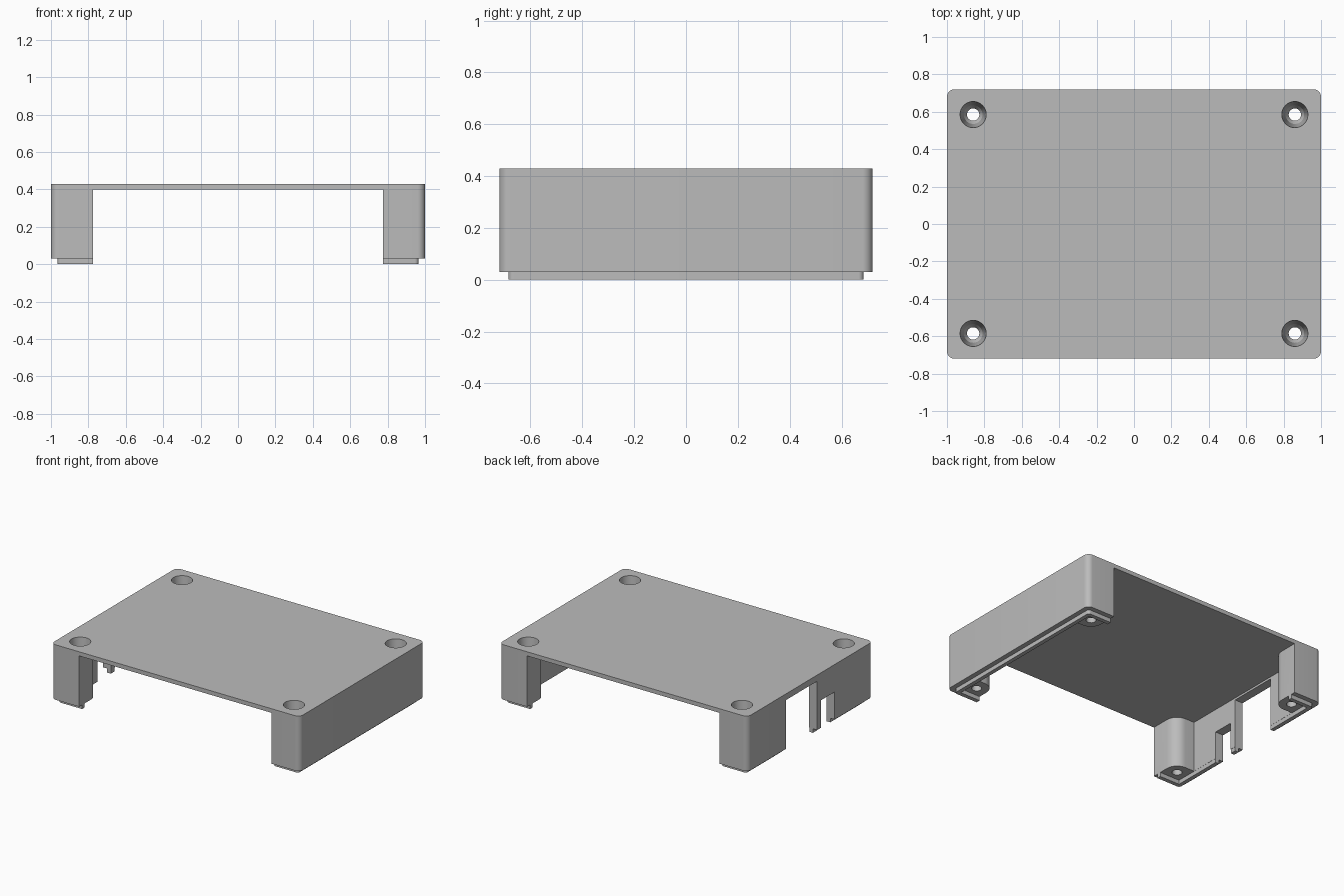
import bpy
import bmesh
from math import pi, cos, sin, radians

old = bpy.data.objects.get("Cube")
if old:
    bpy.data.objects.remove(old, do_unlink=True)

# Overall sizes
HALF_X, HALF_Y, TOP = 1.0, 0.72, 0.43
LIP_H, LIP_IN, WALL = 0.03, 0.035, 0.065
PLATE_UNDER = 0.40
HOLE_X, HOLE_Y, POST_R = 0.86, 0.585, 0.085

grey = bpy.data.materials.new("plain grey")
grey.use_nodes = True
grey.diffuse_color = (0.5, 0.5, 0.5, 1)
grey.node_tree.nodes["Principled BSDF"].inputs["Base Color"].default_value = (0.5, 0.5, 0.5, 1)


def make_object(name, bm):
    bmesh.ops.recalc_face_normals(bm, faces=bm.faces)
    mesh = bpy.data.meshes.new(name)
    bm.to_mesh(mesh)
    bm.free()
    mesh.materials.append(grey)
    obj = bpy.data.objects.new(name, mesh)
    bpy.context.collection.objects.link(obj)
    return obj


def prism(name, outline, z0, z1):
    bm = bmesh.new()
    face = bm.faces.new([bm.verts.new((x, y, z0)) for x, y in outline])
    new = bmesh.ops.extrude_face_region(bm, geom=[face])["geom"]
    verts = [v for v in new if isinstance(v, bmesh.types.BMVert)]
    bmesh.ops.translate(bm, verts=verts, vec=(0, 0, z1 - z0))
    return make_object(name, bm)


def box(name, x0, x1, y0, y1, z0, z1):
    return prism(name, [(x0, y0), (x1, y0), (x1, y1), (x0, y1)], z0, z1)


def four_way(quarter):
    """Mirror a first-quadrant run of points into a closed outline."""
    flip = quarter[::-1]
    return (quarter + [(-x, y) for x, y in flip]
            + [(-x, -y) for x, y in quarter] + [(x, -y) for x, y in flip])


def arc(cx, cy, r, a0, a1, steps=8):
    angles = [a0 + (a1 - a0) * i / steps for i in range(steps + 1)]
    return [(cx + r * cos(a), cy + r * sin(a)) for a in angles]


def rounded(hx, hy, r):
    return four_way(arc(hx - r, hy - r, r, 0, pi / 2))


def turned(name, profile, cx, cy, sides=32):
    """Solid of revolution from (radius, height) pairs."""
    bm = bmesh.new()
    rings = [[bm.verts.new((cx + r * cos(2 * pi * i / sides),
                            cy + r * sin(2 * pi * i / sides), z))
              for i in range(sides)] for r, z in profile]
    for low, high in zip(rings, rings[1:]):
        for i in range(sides):
            j = (i + 1) % sides
            bm.faces.new((low[i], low[j], high[j], high[i]))
    bm.faces.new(rings[0])
    bm.faces.new(rings[-1])
    return make_object(name, bm)


def combine(target, tool, operation):
    mod = target.modifiers.new(tool.name, "BOOLEAN")
    mod.operation, mod.solver, mod.object = operation, "EXACT", tool
    bpy.context.view_layer.objects.active = target
    bpy.ops.object.modifier_apply(modifier=mod.name)
    bpy.data.objects.remove(tool, do_unlink=True)


# Outer body with the stepped lip underneath
cover = prism("case_cover", rounded(HALF_X, HALF_Y, 0.04), LIP_H, TOP)
lip = prism("lip", rounded(HALF_X - LIP_IN, HALF_Y - LIP_IN, 0.02), 0, 0.1)
combine(cover, lip, "UNION")

# Inside space, open at front and back, leaving rounded corner posts
inner_x = HALF_X - WALL
quarter = [(inner_x, HOLE_Y - POST_R)]
quarter += arc(HOLE_X, HOLE_Y, POST_R, -pi / 2, -pi)
quarter += [(HOLE_X - POST_R, 1.0)]
combine(cover, prism("inside", four_way(quarter), -0.2, PLATE_UNDER), "DIFFERENCE")

# Post undersides sit level with the wall step
inner_y = HALF_Y - WALL
combine(cover, box("post_recess", -inner_x - 0.001, inner_x + 0.001,
                   -inner_y, inner_y, -0.2, LIP_H), "DIFFERENCE")

# Port openings in the right wall, with a thin strip between them
for name, y0, y1, z1 in (("wide_port", -0.08, 0.28, 0.385), ("small_port", -0.28, -0.125, 0.23)):
    combine(cover, box(name, -1.1, -0.9, y0, y1, -0.2, z1), "DIFFERENCE")

# Tapered screw holes through the posts
screw = [(0.033, -0.1), (0.033, 0.09), (0.05, 0.12), (0.07, TOP), (0.07, TOP + 0.1)]
for sx in (-1, 1):
    for sy in (-1, 1):
        combine(cover, turned("screw_hole", screw, sx * HOLE_X, sy * HOLE_Y), "DIFFERENCE")

# Smooth shading on the curves
bpy.ops.object.select_all(action="DESELECT")
cover.select_set(True)
bpy.context.view_layer.objects.active = cover
bpy.ops.object.shade_smooth_by_angle(angle=radians(25))
